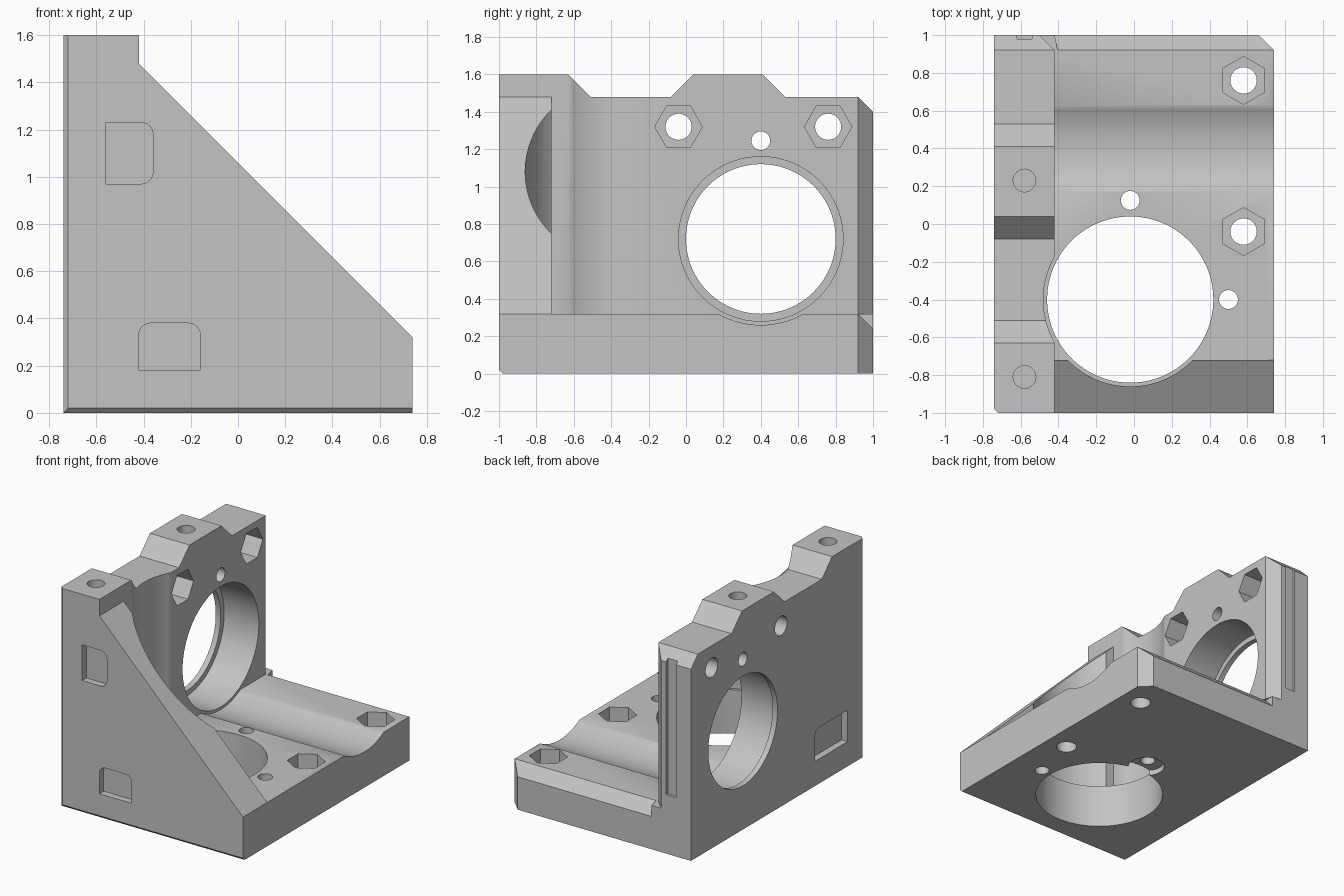
import bpy, bmesh, math
from mathutils import Vector

if "Cube" in bpy.data.objects:
    bpy.data.objects.remove(bpy.data.objects["Cube"], do_unlink=True)

grey = bpy.data.materials.new("light_grey")
grey.use_nodes = True
grey.diffuse_color = (0.55, 0.55, 0.55, 1)
grey.node_tree.nodes["Principled BSDF"].inputs["Base Color"].default_value = (0.55, 0.55, 0.55, 1)


def prism(name, axis, outline, start, end):
    """Extrude a 2D outline along an axis; the outline uses the other two axes in xyz order."""
    bm = bmesh.new()

    def place(p, d):
        co = list(p)
        co.insert("xyz".index(axis), d)
        return Vector(co)
    face = bm.faces.new([bm.verts.new(place(p, start)) for p in outline])
    out = bmesh.ops.extrude_face_region(bm, geom=[face])
    shift = place((0, 0), end - start)
    bmesh.ops.translate(bm, vec=shift, verts=[v for v in out["geom"] if isinstance(v, bmesh.types.BMVert)])
    bmesh.ops.recalc_face_normals(bm, faces=bm.faces)
    mesh = bpy.data.meshes.new(name)
    bm.to_mesh(mesh)
    bm.free()
    mesh.materials.append(grey)
    obj = bpy.data.objects.new(name, mesh)
    bpy.context.collection.objects.link(obj)
    return obj


def ring(centre, radius, sides=64, turn=0.0):
    return [(centre[0] + radius * math.cos(turn + math.tau * i / sides),
             centre[1] + radius * math.sin(turn + math.tau * i / sides)) for i in range(sides)]


def rect(a0, a1, b0, b1, round_corners=(), r=0.05):
    """Rectangle with chosen corners rounded, counted from lower left anticlockwise."""
    points = []
    for i, (a, b) in enumerate([(a0, b0), (a1, b0), (a1, b1), (a0, b1)]):
        if i not in round_corners:
            points.append((a, b))
            continue
        ca = a + r if a == a0 else a - r
        cb = b + r if b == b0 else b - r
        for k in range(7):
            t = math.pi + i * math.pi / 2 + k * math.pi / 12
            points.append((ca + r * math.cos(t), cb + r * math.sin(t)))
    return points


def combine(tool, operation="DIFFERENCE"):
    mod = body.modifiers.new(tool.name, "BOOLEAN")
    mod.object, mod.operation, mod.solver = tool, operation, "EXACT"
    with bpy.context.temp_override(object=body, active_object=body):
        bpy.ops.object.modifier_apply(modifier=mod.name)
    bpy.data.objects.remove(tool, do_unlink=True)


def cut(axis, outline, start, end):
    combine(prism("cutter", axis, outline, start, end))


# Upright wall with raised pads on top
body = prism("corner_bracket", "x", [
    (-1, 0), (1, 0), (1, 1.4), (0.92, 1.48), (0.53, 1.48), (0.41, 1.6), (0.04, 1.6),
    (-0.08, 1.48), (-0.51, 1.48), (-0.63, 1.6), (-1, 1.6)], -0.74, -0.42)

# Base plate and sloped side gusset
combine(prism("base_plate", "z", rect(-0.74, 0.74, -1, 1), 0, 0.32), "UNION")
combine(prism("gusset", "y", [(-0.74, 0), (0.74, 0), (0.74, 0.32), (-0.42, 1.48),
                              (-0.42, 1.6), (-0.74, 1.6)], -1, -0.72), "UNION")

# Chamfers on the back edges
cut("z", [(-0.52, 1.02), (-0.4, 0.9), (-0.4, 1.02)], 0.32, 1.7)
cut("x", [(0.9, 0.34), (1.02, 0.34), (1.02, 0.22)], -0.42, 0.8)
cut("z", [(0.64, 1.02), (0.76, 1.02), (0.76, 0.9)], -0.1, 0.4)

# Small chamfers on the front lower and outer edges
cut("x", [(-1.01, -0.01), (-0.97, -0.01), (-1.01, 0.03)], -0.8, 0.8)
cut("z", [(-0.75, -1.01), (-0.71, -1.01), (-0.75, -0.97)], -0.1, 1.7)

# Motor clearance above the base, and its opening
cut("z", ring((-0.02, -0.4), 0.46, 96), 0.32, 1.8)
cut("z", ring((-0.02, -0.4), 0.44, 96), -0.1, 0.5)

# Bearing bore in the wall with an outer lip, and its groove across the base
cut("x", ring((0.4, 0.72), 0.46, 96), -0.42, 0.8)
cut("x", ring((0.4, 0.72), 0.44, 96), -0.7, -0.3)
cut("x", ring((0.4, 0.72), 0.40, 96), -0.8, -0.3)

# Bolt holes with hexagonal nut pockets, on both plates
for y in (-0.04, 0.76):
    cut("z", ring((0.58, y), 0.07, 32), -0.1, 0.5)
    cut("z", ring((0.58, y), 0.127, 6, math.pi / 2), 0.16, 0.5)
    cut("x", ring((y, 1.32), 0.07, 32), -0.8, -0.3)
    cut("x", ring((y, 1.32), 0.127, 6), -0.58, -0.3)

# Small pin holes, one with a shallow recess underneath
cut("z", ring((-0.02, 0.125), 0.05, 32), -0.1, 0.5)
cut("z", ring((0.5, -0.4), 0.05, 32), -0.1, 0.5)
cut("x", ring((0.4, 1.245), 0.05, 32), -0.8, -0.3)
cut("z", ring((-0.02, 0.11), 0.125, 32), -0.1, 0.04)

# Screw holes in the top pads
for y in (0.23, -0.81):
    cut("z", ring((-0.58, y), 0.06, 32), 1.3, 1.7)

# Shallow pockets on the front and outer faces, slot on the back edge
cut("y", rect(-0.56, -0.36, 0.97, 1.23, (1, 2)), -1.1, -0.95)
cut("y", rect(-0.42, -0.16, 0.18, 0.38, (2, 3)), -1.1, -0.95)
cut("x", rect(-0.81, -0.43, 0.18, 0.41, (2,)), -0.8, -0.69)
cut("z", rect(-0.62, -0.54, 0.98, 1.1), 0.43, 1.7)

# Smooth bores, crisp edges
bpy.ops.object.select_all(action="DESELECT")
body.select_set(True)
bpy.context.view_layer.objects.active = body
bpy.ops.object.shade_smooth_by_angle(angle=math.radians(30))
